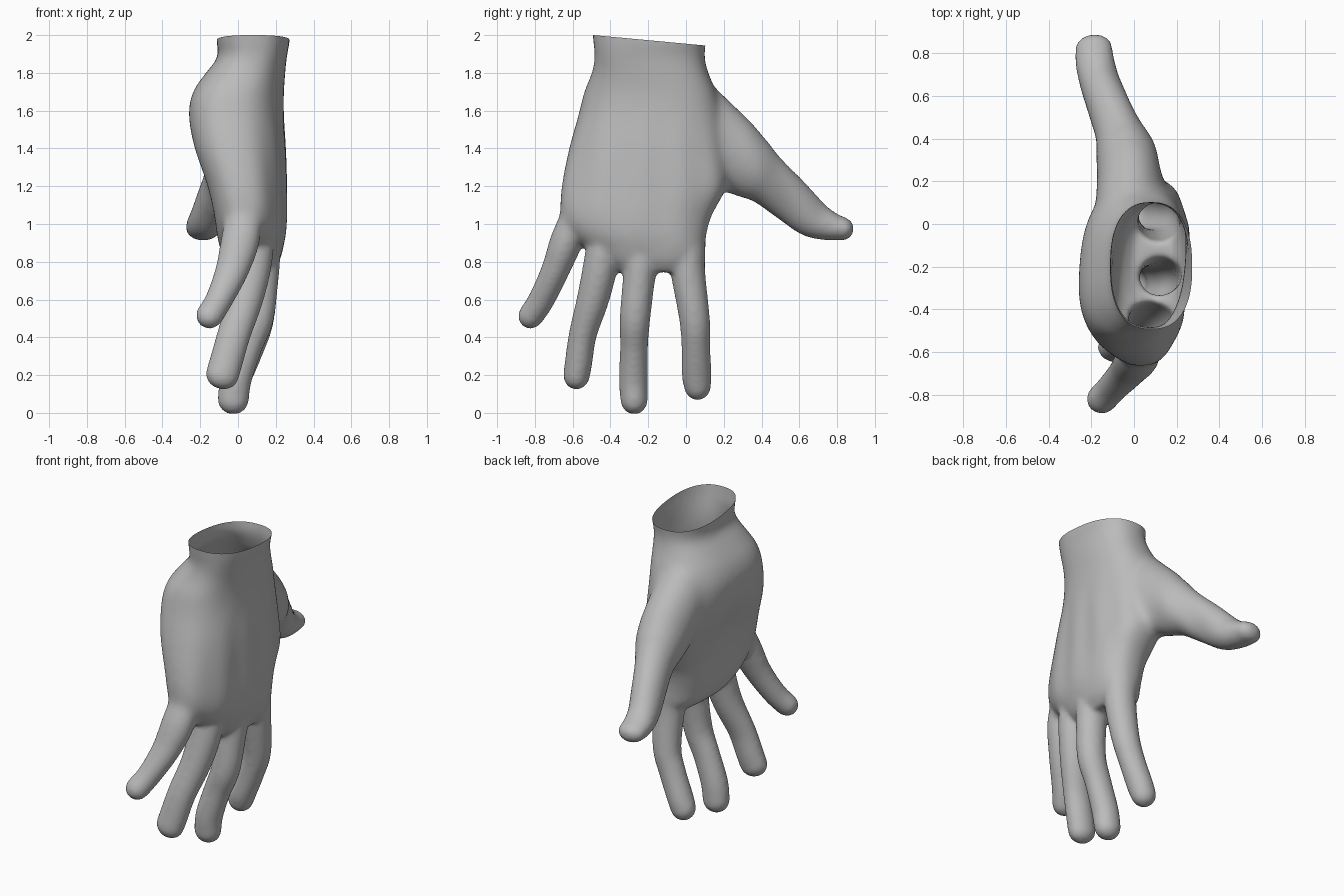
import bpy, bmesh, math
from mathutils import Vector

if "Cube" in bpy.data.objects:
    bpy.data.objects.remove(bpy.data.objects["Cube"])

SEG = 32


def catmull(rows, steps=6):
    """Smoothly resample rows of numbers."""
    out = []
    for i in range(len(rows) - 1):
        p = [rows[max(0, min(len(rows) - 1, i + k))] for k in (-1, 0, 1, 2)]
        for s in range(steps):
            t = s / steps
            out.append([0.5 * (2 * b + (c - a) * t + (2 * a - 5 * b + 4 * c - d) * t * t
                               + (3 * b - a - 3 * c + d) * t ** 3)
                        for a, b, c, d in zip(*p)])
    out.append(list(rows[-1]))
    return out


def skin(bm, rings):
    """Bridge rings of points into a closed tube."""
    loops = [[bm.verts.new(p) for p in ring] for ring in rings]
    for a, b in zip(loops, loops[1:]):
        for i in range(SEG):
            j = (i + 1) % SEG
            bm.faces.new((a[i], a[j], b[j], b[i]))
    bm.faces.new(loops[0][::-1])
    bm.faces.new(loops[-1])


def power(v, e):
    return math.copysign(abs(v) ** e, v)


def add_palm(bm, rows):
    """Rows are z, y min, y max, x min, x max, shear."""
    rings = []
    for z, y0, y1, x0, x1, shear in catmull(rows):
        ring = []
        for i in range(SEG):
            a = 2 * math.pi * i / SEG
            c, s = power(math.cos(a), 0.82), power(math.sin(a), 0.82)
            ring.append(((x0 + x1) / 2 + c * (x1 - x0) / 2 + shear * s,
                         (y0 + y1) / 2 + s * (y1 - y0) / 2, z))
        rings.append(ring)
    skin(bm, rings)


def add_digit(bm, rows):
    """Rows are x, y, z, half width, half thickness; the last row gets a round tip."""
    rows = [[x, y, z, w * 1.04, t * 1.04] for x, y, z, w, t in catmull(rows)]
    end = (Vector(rows[-1][:3]) - Vector(rows[-2][:3])).normalized()
    x, y, z, w, t = rows[-1]
    for k in range(1, 9):
        a = k / 9 * math.pi / 2 * 1.08
        p = Vector((x, y, z)) + end * w * 1.13 * math.sin(a)
        rows.append([*p, w * math.cos(a) ** 0.9, t * math.cos(a) ** 0.9])
    pts = [Vector(r[:3]) for r in rows]
    rings = []
    for i, r in enumerate(rows):
        tan = (pts[min(i + 1, len(pts) - 1)] - pts[max(i - 1, 0)]).normalized()
        n = Vector((1, 0, 0))
        n = (n - n.dot(tan) * tan).normalized()
        b = tan.cross(n)
        rings.append([pts[i] + n * r[4] * math.cos(a) + b * r[3] * math.sin(a)
                      for a in (2 * math.pi * k / SEG for k in range(SEG))])
    skin(bm, rings)


bm = bmesh.new()

# Wrist and palm
add_palm(bm, [
    (2.06, -.50, .11, -.12, .28, 0), (1.96, -.49, .105, -.112, .272, 0),
    (1.88, -.485, .10, -.11, .258, 0), (1.8, -.50, .12, -.17, .25, .015),
    (1.7, -.54, .16, -.235, .24, .03), (1.58, -.57, .19, -.26, .24, .03),
    (1.4, -.62, .21, -.235, .25, .03), (1.2, -.66, .215, -.165, .255, .03),
    (1.05, -.665, .14, -.125, .255, .03), (.95, -.615, .11, -.11, .25, .03),
    (.87, -.53, .10, -.09, .235, .03), (.80, -.44, .09, -.06, .215, .02),
    (.745, -.36, .07, 0, .18, .01)])

# Thumb
add_digit(bm, [
    (-.02, 0, 1.60, .19, .16), (-.02, .20, 1.40, .195, .15), (-.04, .33, 1.30, .165, .135),
    (-.07, .43, 1.23, .13, .11), (-.12, .55, 1.13, .115, .095),
    (-.16, .66, 1.035, .10, .09), (-.18, .75, .993, .078, .09), (-.188, .815, .977, .062, .085)])

# Index finger
add_digit(bm, [
    (.08, 0, 1.12, .08, .09), (.105, .005, .9, .095, .105), (.115, .01, .75, .088, .095),
    (.105, .045, .5, .078, .083), (.06, .052, .35, .073, .078), (0, .057, .2, .076, .075),
    (-.02, .06, .15, .07, .075)])

# Middle finger
add_digit(bm, [
    (.10, -.24, 1.08, .09, .10), (.12, -.235, .85, .092, .10), (.12, -.25, .7, .082, .09),
    (.10, -.27, .5, .078, .085), (.045, -.275, .35, .071, .08), (-.01, -.278, .18, .074, .08),
    (-.025, -.275, .075, .07, .08)])

# Ring finger
add_digit(bm, [
    (.08, -.42, 1.08, .08, .10), (.08, -.445, .83, .088, .10), (.045, -.488, .62, .083, .09),
    (-.02, -.545, .42, .071, .085), (-.06, -.567, .28, .07, .085), (-.082, -.578, .205, .068, .085)])

# Little finger
add_digit(bm, [
    (.04, -.55, 1.10, .08, .09), (.015, -.625, .93, .085, .10), (-.03, -.69, .76, .072, .085),
    (-.10, -.765, .6, .067, .07), (-.148, -.817, .52, .065, .07)])

bmesh.ops.recalc_face_normals(bm, faces=bm.faces)
mesh = bpy.data.meshes.new("hand")
bm.to_mesh(mesh)
bm.free()
hand = bpy.data.objects.new("hand", mesh)
bpy.context.collection.objects.link(hand)
bpy.context.view_layer.objects.active = hand
hand.select_set(True)

# Fuse the parts into one skin
remesh = hand.modifiers.new("fuse", 'REMESH')
remesh.mode = 'VOXEL'
remesh.voxel_size = 0.014
bpy.ops.object.modifier_apply(modifier="fuse")

# Soften everything a little, and the joins at the palm much more
group = hand.vertex_groups.new(name="palm_area")
for v in hand.data.vertices:
    x, y, z = v.co
    weight = min(1, max(0, (z - 0.85) / 0.2)) * min(1, max(0, (0.45 - y) / 0.2))
    weight *= min(1, max(0, (1.95 - z) / 0.1))
    group.add([v.index], weight, 'REPLACE')
for name, count, mask in (("soften", 8, ""), ("blend", 40, "palm_area")):
    smooth = hand.modifiers.new(name, 'SMOOTH')
    smooth.factor = 0.5
    smooth.iterations = count
    smooth.vertex_group = mask
    bpy.ops.object.modifier_apply(modifier=name)

bm = bmesh.new()
bm.from_mesh(hand.data)
bm.normal_update()

# Tendon ridges on the back of the hand, hollow in the palm
for v in bm.verts:
    x, y, z = v.co
    fade = max(0, 1 - ((z - 1.2) / 0.4) ** 2)
    if v.normal.x > 0.3:
        spread = (y + .24) / (1.25 - 0.3 * (z - 0.8))
        v.co.x += 0.004 * fade * v.normal.x * math.cos(2 * math.pi * spread / 0.19)
    elif v.normal.x < -0.3:
        v.co.x += 0.03 * math.exp(-((y + .2) / .16) ** 2 - ((z - 1.25) / .22) ** 2)

# Open, slightly tilted wrist edge
bmesh.ops.bisect_plane(bm, geom=bm.verts[:] + bm.edges[:] + bm.faces[:],
                       plane_co=(0, -.49, 2.0), plane_no=(0, .093, 1), clear_outer=True)
bm.to_mesh(hand.data)
bm.free()

skin_grey = bpy.data.materials.new("grey")
skin_grey.diffuse_color = (0.5, 0.5, 0.5, 1)
skin_grey.use_nodes = True
skin_grey.node_tree.nodes["Principled BSDF"].inputs["Base Color"].default_value = skin_grey.diffuse_color
hand.data.materials.clear()
hand.data.materials.append(skin_grey)
bpy.ops.object.shade_smooth_by_angle(angle=math.radians(60))
